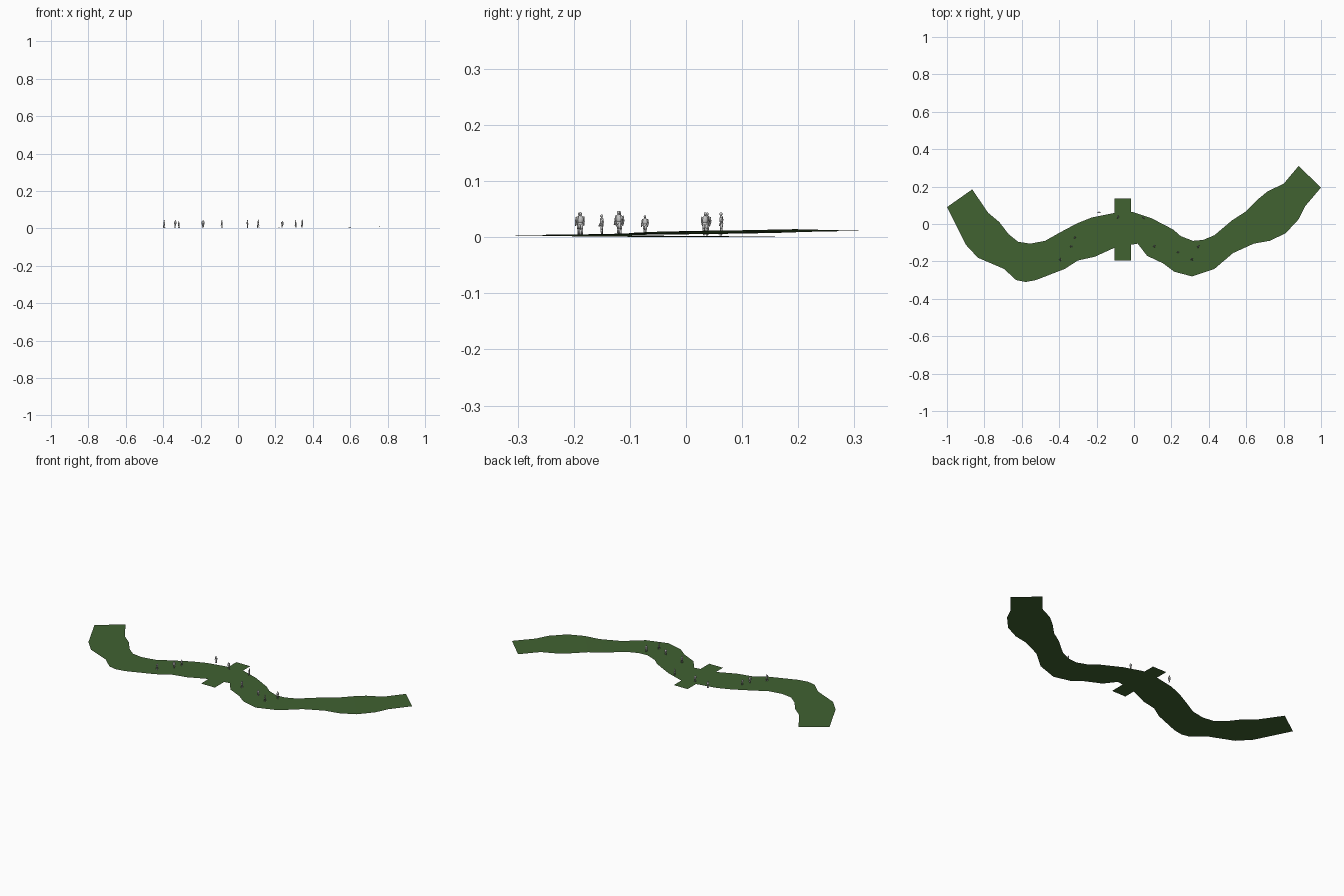
import bpy, bmesh, math
from mathutils import Vector, Matrix

if "Cube" in bpy.data.objects:
    bpy.data.objects.remove(bpy.data.objects["Cube"])


def grass_material():
    m = bpy.data.materials.new("grass")
    m.diffuse_color = (0.052, 0.122, 0.031, 1)
    m.use_nodes = True
    m.node_tree.nodes["Principled BSDF"].inputs["Base Color"].default_value = m.diffuse_color
    return m


GRASS = grass_material()


def add_object(name, bm, mat=None):
    me = bpy.data.meshes.new(name)
    bm.to_mesh(me)
    bm.free()
    ob = bpy.data.objects.new(name, me)
    bpy.context.collection.objects.link(ob)
    if mat:
        me.materials.append(mat)
    return ob


# Height of the ground along x: flat, falling to 0 at the left, rising at the right
LEVELS = [(-1, 0.0), (-0.75, 0.002), (-0.5, 0.003), (0.3, 0.0035),
          (0.6, 0.006), (0.8, 0.0095), (1.01, 0.0145)]


def ground_z(x):
    for (x0, z0), (x1, z1) in zip(LEVELS, LEVELS[1:]):
        if x <= x1:
            t = max(0, (x - x0) / (x1 - x0))
            return z0 + t * (z1 - z0)
    return LEVELS[-1][1]


# Winding path: upper edge and lower edge (x, y) at each cross-section
SECTIONS = [
    ((-.865, .185), (-1.0, .09)), ((-.78, .06), (-.90, -.11)),
    ((-.72, .01), (-.835, -.18)), ((-.67, -.055), (-.695, -.24)),
    ((-.62, -.095), (-.63, -.30)), ((-.555, -.105), (-.58, -.31)),
    ((-.475, -.09), (-.525, -.30)), ((-.395, -.045), (-.37, -.24)),
    ((-.305, .003), (-.30, -.195)), ((-.225, .035), (-.21, -.175)),
    ((-.10, .06), (-.10, -.125)), ((-.01, .065), (.02, -.105)),
    ((.095, .03), (.07, -.17)), ((.21, -.03), (.155, -.21)),
    ((.25, -.065), (.215, -.255)), ((.315, -.09), (.31, -.28)),
    ((.37, -.085), (.43, -.24)), ((.43, -.06), (.53, -.155)),
    ((.525, .02), (.64, -.105)), ((.595, .065), (.725, -.09)),
    ((.66, .13), (.81, -.05)), ((.715, .175), (.88, .025)),
    ((.80, .215), (.915, .095)), ((.88, .31), (1.0, .195))]

bm = bmesh.new()
rows = [[bm.verts.new((x, y, ground_z(x))) for x, y in s] for s in SECTIONS]
for (u0, l0), (u1, l1) in zip(rows, rows[1:]):
    bm.faces.new((l0, l1, u1, u0))
add_object("winding_path", bm, GRASS)

# Straight strip crossing the path
bm = bmesh.new()
bm.faces.new([bm.verts.new((x, y, 0.002)) for x, y in
              ((-.105, -.195), (-.015, -.195), (-.015, .135), (-.105, .135))])
add_object("crossing_strip", bm, GRASS)


def limb(bm, a, b, r0, r1, sides=8):
    """Tapered tube between two points."""
    a, b = Vector(a), Vector(b)
    d = b - a
    rot = d.to_track_quat('Z', 'Y').to_matrix().to_4x4()
    bmesh.ops.create_cone(bm, cap_ends=True, segments=sides, radius1=r0, radius2=r1,
                          depth=d.length, matrix=Matrix.Translation((a + b) / 2) @ rot)


def ball(bm, c, size, seg=10):
    bmesh.ops.create_uvsphere(bm, u_segments=seg, v_segments=8, radius=1,
                              matrix=Matrix.Translation(c) @ Matrix.Diagonal((*size, 1)))


def person(name, x, y, height, turn, stride):
    """Standing figure of unit height, scaled and turned into place."""
    bm = bmesh.new()
    for s in (-1, 1):
        step = s * stride
        hip, knee, foot = (s * .05, 0, .5), (s * .055, -step * .6, .27), (s * .055, -step * .6, .03)
        limb(bm, knee, hip, .05, .075)
        limb(bm, foot, knee, .035, .052)
        ball(bm, (foot[0], foot[1] - .035, .025), (.04, .085, .025))
        elbow, hand = (s * .155, step * .3, .61), (s * .145, step * .4 - .07, .45)
        limb(bm, elbow, (s * .12, 0, .80), .036, .046)
        limb(bm, hand, elbow, .025, .036)
        ball(bm, hand, (.025, .035, .04), 8)
    ball(bm, (0, 0, .50), (.12, .085, .09))
    ball(bm, (0, 0, .68), (.135, .085, .19))
    limb(bm, (0, 0, .80), (0, -.01, .90), .045, .04)
    ball(bm, (0, -.015, .93), (.06, .07, .07))
    ob = add_object(name, bm)
    ob.location = (x, y, ground_z(x))
    ob.scale = (height,) * 3
    ob.rotation_euler.z = turn
    ob.data.shade_smooth()


# People: x, y, height, facing, stride
PEOPLE = [(-.395, -.19, .041, 1.4, .12), (-.335, -.118, .041, .4, .05),
          (-.317, -.073, .036, 1.2, .08), (-.187, .063, .041, 0, .0),
          (-.087, .038, .041, 1.0, .10), (.05, .034, .041, 1.8, .05),
          (.108, -.118, .043, 1.3, .12), (.237, -.15, .037, .3, .05),
          (.308, -.188, .041, 1.7, .12), (.343, -.12, .043, 1.0, .08)]
for i, p in enumerate(PEOPLE):
    person(f"standing_person_{i + 1}", *p)
